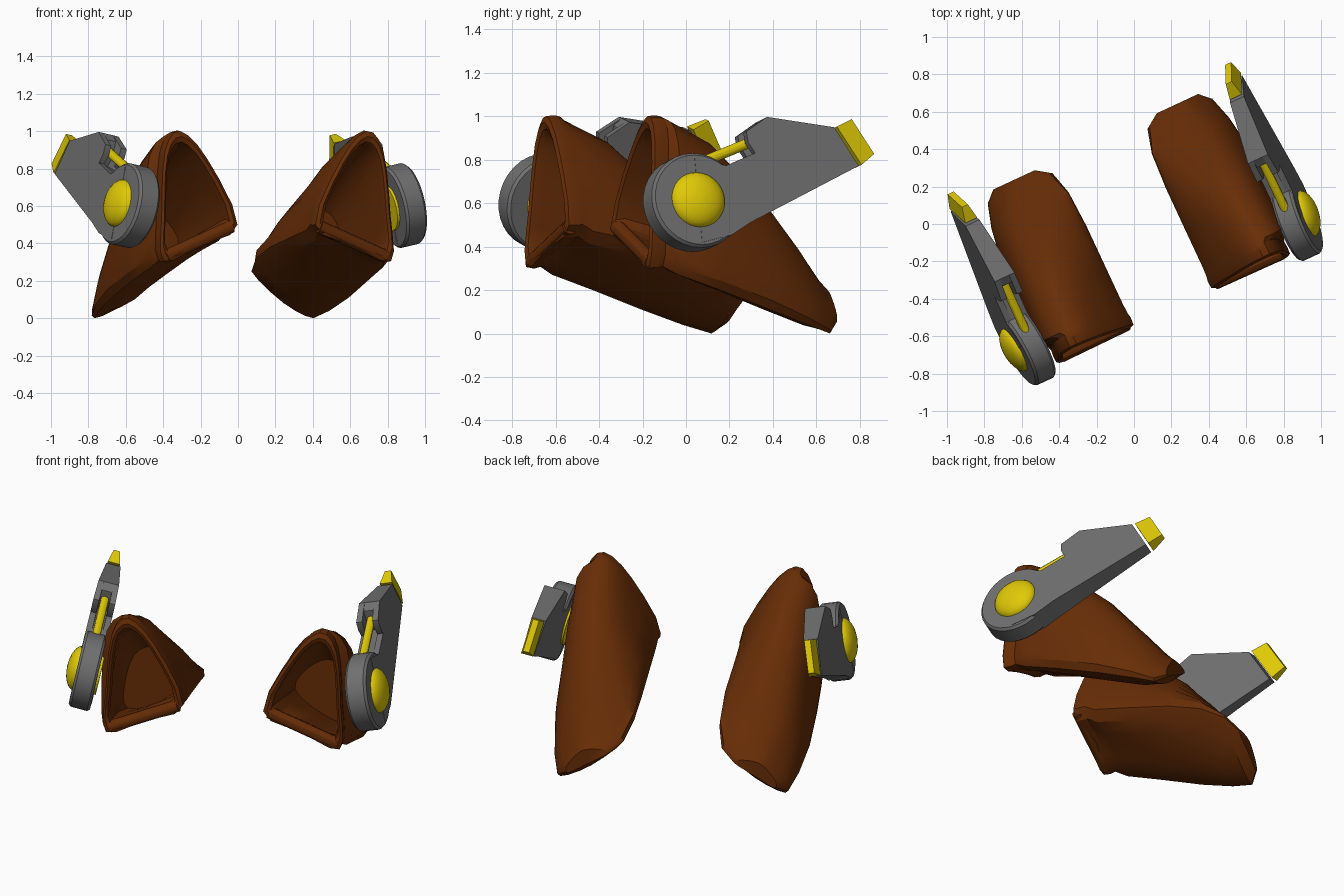
import bpy, bmesh
from math import sin, cos, pi, radians
from mathutils import Vector, Matrix

cube = bpy.data.objects.get("Cube")
if cube:
    bpy.data.objects.remove(cube)


def material(name, rgb):
    m = bpy.data.materials.new(name)
    m.use_nodes = True
    m.diffuse_color = (*rgb, 1)
    m.node_tree.nodes["Principled BSDF"].inputs["Base Color"].default_value = (*rgb, 1)
    return m


BROWN = material("leather brown", (0.135, 0.026, 0.002))
GRAY = material("steel gray", (0.16, 0.16, 0.16))
YELLOW = material("bright yellow", (0.75, 0.59, 0.002))
TURN = Matrix.Rotation(radians(25), 4, 'Z')     # the whole pair stands turned


def loft(name, rings, mat, angle=30):
    """Skin closed rings, cap both ends, and make the mirrored left and right pair."""
    n = len(rings[0])
    for side, label in ((1, "left"), (-1, "right")):
        bm = bmesh.new()
        rows = [[bm.verts.new(TURN @ Vector((p[0] * side, p[1], p[2]))) for p in r] for r in rings]
        for a, b in zip(rows, rows[1:]):
            for i in range(n):
                j = (i + 1) % n
                bm.faces.new((a[i], a[j], b[j], b[i]))
        bm.faces.new(rows[0])
        bm.faces.new(rows[-1])
        bmesh.ops.recalc_face_normals(bm, faces=bm.faces)
        mesh = bpy.data.meshes.new(label + "_" + name)
        bm.to_mesh(mesh)
        bm.free()
        mesh.materials.append(mat)
        ob = bpy.data.objects.new(label + "_" + name, mesh)
        bpy.context.collection.objects.link(ob)
        bpy.ops.object.select_all(action='DESELECT')
        ob.select_set(True)
        bpy.context.view_layer.objects.active = ob
        bpy.ops.object.shade_smooth_by_angle(angle=radians(angle))


def section(y, keys, scale=1.0, lean=0.0):
    """Smooth closed cross-section of the shell through its key points."""
    k = [Vector(p) for p in keys]
    n = len(k)
    mid = sum(k, Vector((0, 0))) / n
    ring = []
    for i in range(n):
        a, b, c, d = (k[(i + j - 1) % n] for j in range(4))
        for t in (0, 1 / 3, 2 / 3):
            p = (2 * b + (c - a) * t + (2 * a - 5 * b + 4 * c - d) * t ** 2
                 + (3 * b - a - 3 * c + d) * t ** 3) / 2
            p = mid + (p - mid) * scale
            ring.append((p.x, y + lean * (p.y - .3), p.y))
    return ring


# Key points run: inner side, top, upper outer, outer, bottom corner, underside, inner corner
RIM = ((.395, .85), (.55, 1.0), (.645, .89), (.675, .55), (.67, .305), (.45, .39), (.23, .5))
NECK = ((.39, .84), (.555, .98), (.69, .87), (.72, .45), (.685, .27), (.46, .36), (.235, .47))
WAIST = ((.375, .74), (.535, .88), (.68, .77), (.73, .40), (.695, .20), (.45, .28), (.235, .43))
MIDDLE = ((.335, .57), (.50, .66), (.65, .57), (.725, .30), (.70, .11), (.46, .18), (.235, .38))
HEEL = ((.335, .41), (.50, .42), (.62, .35), (.69, .18), (.68, .04), (.47, .10), (.245, .32))
TAIL = ((.39, .27), (.51, .25), (.57, .20), (.65, .08), (.645, 0), (.47, .08), (.28, .25))
END = ((.42, .21), (.50, .20), (.55, .16), (.60, .09), (.59, .05), (.49, .11), (.36, .19))

# Hollow shell: cavity, rim, then the body sweeping down and back
loft("shell", [
    section(.08, MIDDLE, .72),
    section(-.15, WAIST, .78),
    section(-.46, RIM, .8, .07),
    section(-.50, RIM, .84, .07),
    section(-.51, RIM, .92, .07),
    section(-.50, RIM, 1.0, .07),
    section(-.46, RIM, 1.01, .07),
    section(-.43, RIM, .99, .07),
    section(-.36, NECK),
    section(-.15, WAIST),
    section(.10, MIDDLE),
    section(.30, HEEL),
    section(.43, TAIL),
    section(.485, END),
], BROWN)


def tube(a, b, radius, sides=12):
    a, b = Vector(a), Vector(b)
    q = (b - a).to_track_quat('Z', 'Y')
    return [[e + q @ Vector((radius * cos(2 * pi * i / sides), radius * sin(2 * pi * i / sides), 0))
             for i in range(sides)] for e in (a, b)]


# Rolled lower lip of the opening
loft("lower_lip", tube((.26, -.47, .49), (.65, -.475, .33), .035), BROWN)

TILT = radians(12)


def mount(p, q, n):
    """Side bracket space: p backward, q upward, n outward."""
    return Vector((.802 + n * cos(TILT) - q * sin(TILT) + .07 * p,
                   -.34 + p, .602 + q * cos(TILT) + n * sin(TILT)))


def circle(radius, n, sides=32):
    return [mount(radius * cos(2 * pi * i / sides), radius * sin(2 * pi * i / sides), n)
            for i in range(sides)]


# Pivot disc with softened edge
loft("pivot_disc", [circle(.21, -.062), circle(.222, -.048), circle(.222, .048),
                    circle(.21, .062)], GRAY)

# Hub: a bulging outer dome and a shallow inner boss
bulge = [pi / 2 * i / 6.2 for i in range(7)]
loft("hub", [circle(.12, -.075), circle(.125, -.05)]
     + [circle(.13 * cos(a), .055 + .065 * sin(a)) for a in bulge], YELLOW)


def thick(p):
    return 1 - .85 * max(0, p - .3)


# Arm: two cheeks around a core that is cut back to hold the rod
for name, lo, hi, cut in (("arm_inner_cheek", -.064, -.03, 0), ("arm_core", -.03, .03, .07),
                          ("arm_outer_cheek", .03, .064, 0)):
    outline = [(0, -.2), (.15, -.165), (.25, -.105), (.815, .165), (.71, .345), (.375, .39),
               (.265 + cut, .32 + cut * .5), (.27 + cut, .27), (.30 + cut, .22), (.15, .16), (0, .2)]
    loft(name, [[mount(p, q, n * thick(p)) for p, q in outline] for n in (lo, hi)], GRAY)

# Piston rod between disc and arm
loft("piston_rod", tube(mount(.05, .185, 0), mount(.38, .31, 0), .024), YELLOW)

# Wedge-shaped end tip
tip_root = [(.725, .35), (.83, .17)]
tip_end = [(.81, .388), (.905, .225)]
loft("arm_tip", [[mount(*e[0], -w), mount(*e[0], w), mount(*e[1], w), mount(*e[1], -w)]
                 for e, w in ((tip_root, .036), (tip_end, .018))], YELLOW)
